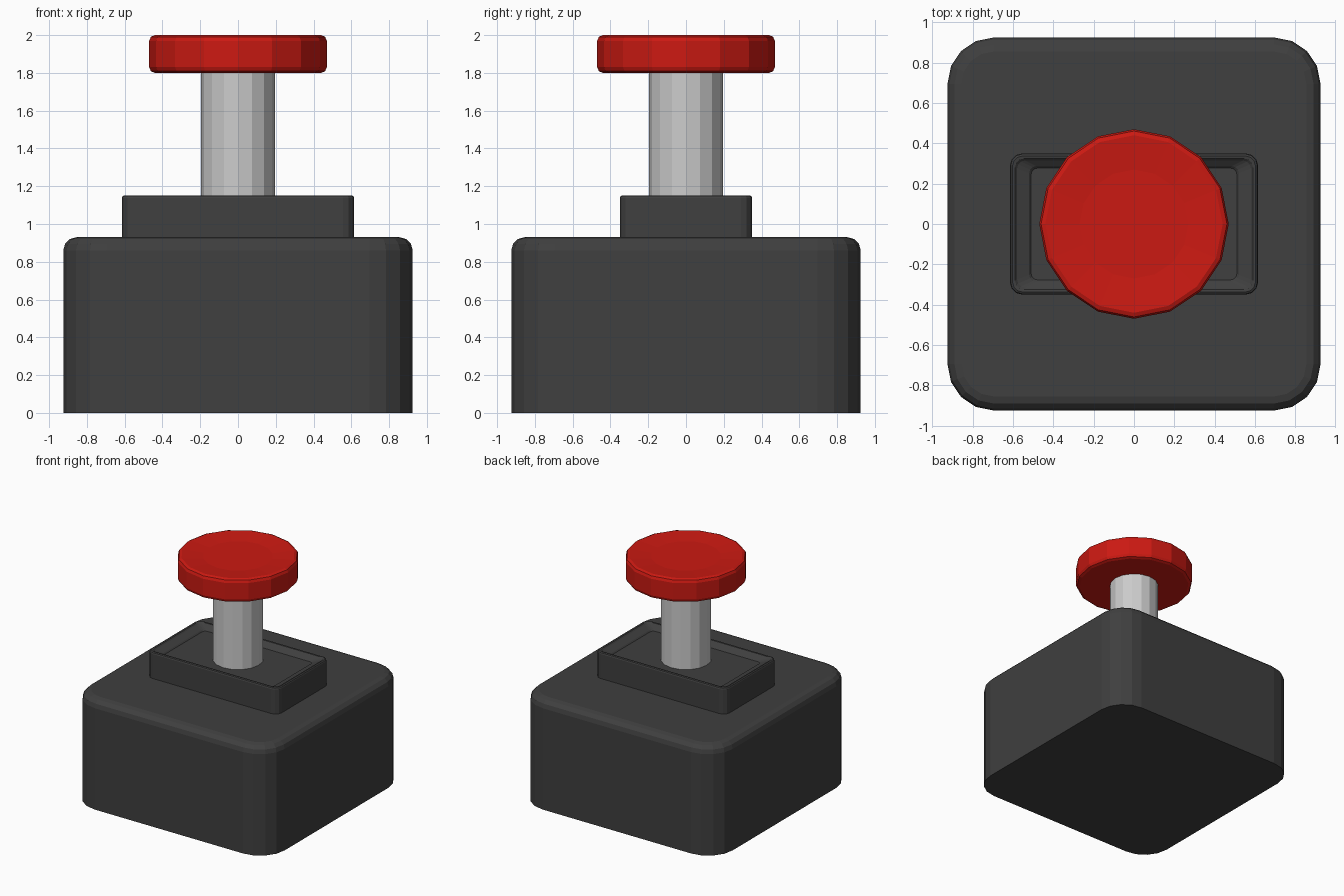
import bpy, bmesh
from math import sin, cos, pi

if "Cube" in bpy.data.objects:
    bpy.data.objects.remove(bpy.data.objects["Cube"])


def material(name, color):
    m = bpy.data.materials.new(name)
    m.diffuse_color = color
    m.use_nodes = True
    m.node_tree.nodes["Principled BSDF"].inputs["Base Color"].default_value = m.diffuse_color
    return m


def rounded_rect(hx, hy, r, z, seg):
    """Ring of points around a rectangle with rounded corners."""
    pts = []
    for k, (sx, sy) in enumerate([(1, 1), (-1, 1), (-1, -1), (1, -1)]):
        for i in range(seg + 1):
            a = (k + i / seg) * pi / 2
            pts.append((sx * (hx - r) + r * cos(a), sy * (hy - r) + r * sin(a), z))
    return pts


def circle(r, z, n=16):
    return [(r * cos(2 * pi * i / n), r * sin(2 * pi * i / n), z) for i in range(n)]


def loft(name, rings, mat=None):
    """Skin a stack of rings from bottom to top and cap both ends."""
    bm = bmesh.new()
    loops = [[bm.verts.new(p) for p in ring] for ring in rings]
    n = len(loops[0])
    for a, b in zip(loops, loops[1:]):
        for i in range(n):
            j = (i + 1) % n
            bm.faces.new((a[i], a[j], b[j], b[i]))
    bm.faces.new(loops[0][::-1])
    bm.faces.new(loops[-1])
    bmesh.ops.recalc_face_normals(bm, faces=bm.faces)
    mesh = bpy.data.meshes.new(name)
    bm.to_mesh(mesh)
    bm.free()
    obj = bpy.data.objects.new(name, mesh)
    bpy.context.collection.objects.link(obj)
    if mat:
        mesh.materials.append(mat)
    return obj


dark = material("dark_grey", (0.05, 0.05, 0.05, 1))
red = material("red", (0.6, 0.01, 0.006, 1))

# Base housing: rounded corners, flat bottom, rounded top edge
R = 0.07
base = [rounded_rect(0.925, 0.925, 0.23, 0, 4)]
for i in range(4):
    a = i / 3 * pi / 2
    d = R * (1 - cos(a))
    base.append(rounded_rect(0.925 - d, 0.925 - d, 0.23 - d, 0.93 - R + R * sin(a), 4))
loft("base", base, dark)

# Raised collar with a shallow stepped recess in its top
collar = [(0.615, 0.35, 0.06, 0.90), (0.615, 0.35, 0.06, 1.138),
          (0.611, 0.346, 0.056, 1.147), (0.602, 0.337, 0.048, 1.152),
          (0.59, 0.325, 0.045, 1.15), (0.58, 0.315, 0.04, 1.14),
          (0.52, 0.287, 0.035, 1.12), (0.51, 0.277, 0.03, 1.11)]
loft("collar", [rounded_rect(*p, 3) for p in collar], dark)

# Plunger stem
loft("stem", [circle(0.195, 1.08), circle(0.195, 1.82)])

# Push button: bevelled disc with a slightly dished top
button = [(0.44, 1.80), (0.461, 1.809), (0.47, 1.83), (0.47, 1.97),
          (0.461, 1.991), (0.44, 2.0), (0.27, 1.985)]
loft("button", [circle(r, z) for r, z in button], red)
